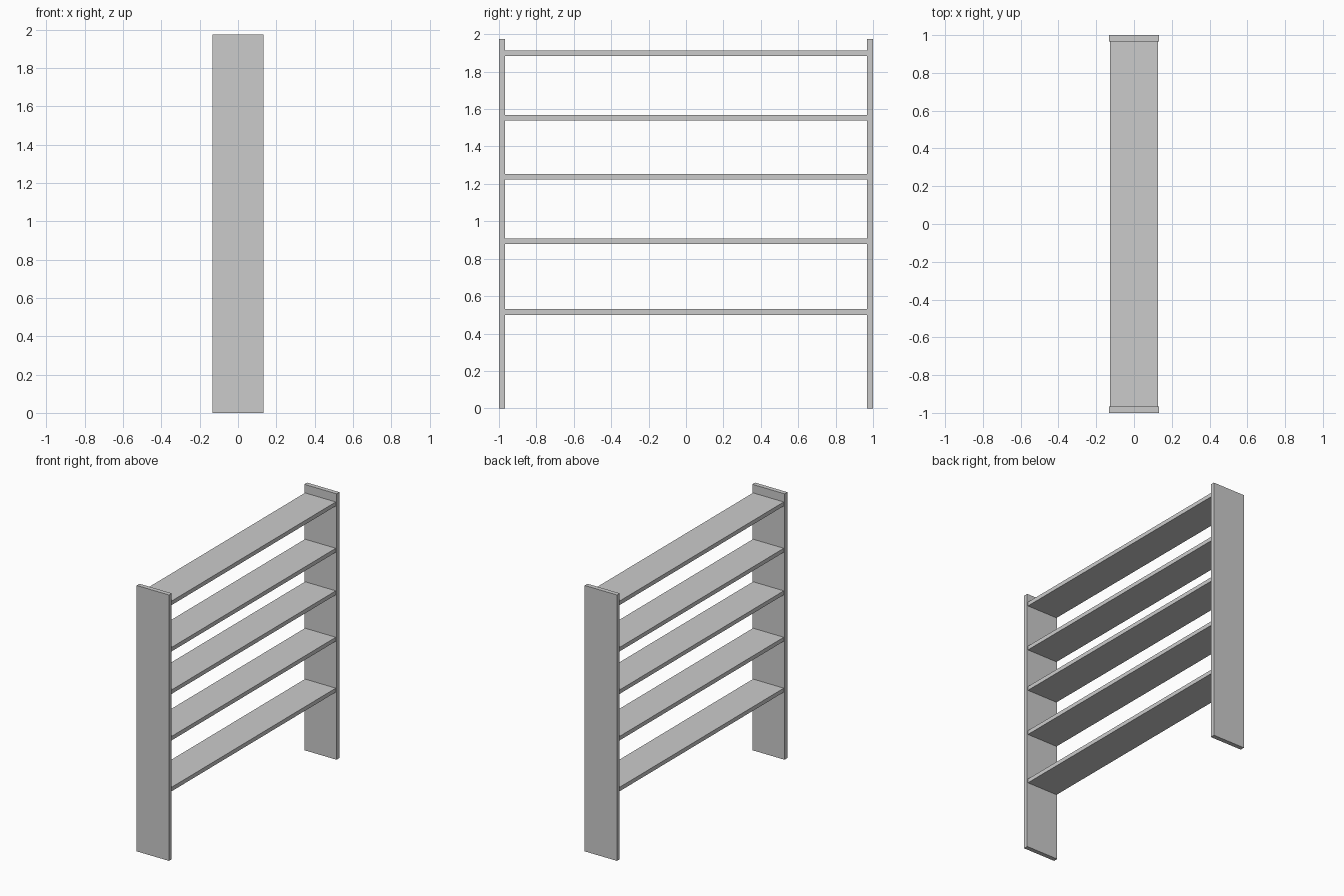
import bpy

if "Cube" in bpy.data.objects:
    bpy.data.objects.remove(bpy.data.objects["Cube"])

PANEL_T = 0.033    # side panel thickness
PANEL_X = 0.265    # side panel depth
HEIGHT = 1.975
SHELF_X = 0.253
SHELF_T = 0.03


def box(name, centre, size):
    bpy.ops.mesh.primitive_cube_add(size=1, location=centre)
    ob = bpy.context.object
    ob.name = name
    ob.scale = size
    bpy.ops.object.transform_apply(location=False, rotation=False, scale=True)
    return ob


# Upright side panels
for side, label in ((-1, "front"), (1, "back")):
    box(f"side_panel_{label}", (0, side * (1 - PANEL_T / 2), HEIGHT / 2),
        (PANEL_X, PANEL_T, HEIGHT))

# Shelves spanning between the panels
for i, z in enumerate((0.515, 0.893, 1.238, 1.554, 1.898), 1):
    box(f"shelf_{i}", (0, 0, z), (SHELF_X, 2 - 2 * PANEL_T, SHELF_T))
